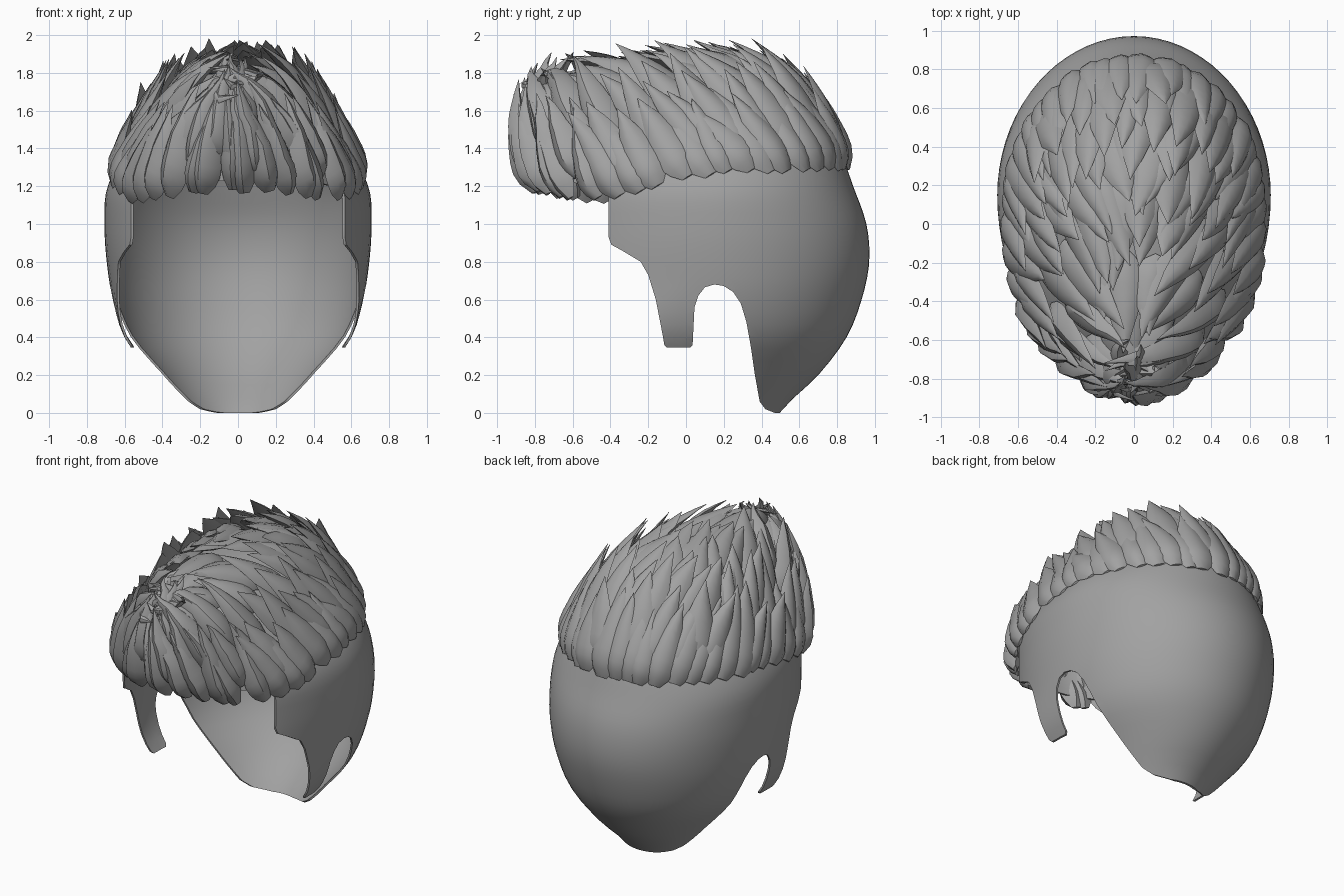
import bpy, bmesh, math, random
from mathutils import Vector
from mathutils.bvhtree import BVHTree

if "Cube" in bpy.data.objects:
    bpy.data.objects.remove(bpy.data.objects["Cube"])

random.seed(7)
grey = bpy.data.materials.new("hair_grey")
grey.diffuse_color = (0.36, 0.36, 0.36, 1)
grey.use_nodes = True
grey.node_tree.nodes["Principled BSDF"].inputs["Base Color"].default_value = grey.diffuse_color

# Head shape by height: z, half width, reach to the back, reach to the front
ROWS = [(-.06, .24, .30, .5), (.05, .32, .39, .7), (.2, .43, .55, .9), (.4, .587, .70, 1.0),
        (.6, .662, .78, .98), (.8, .695, .82, .95), (1.0, .707, .805, .94), (1.2, .69, .735, .95),
        (1.4, .575, .66, .96), (1.55, .462, .56, .92), (1.66, .362, .46, .83),
        (1.74, .268, .345, .66), (1.79, .175, .21, .45), (1.81, .09, .10, .22)]
CENTRE_Y = .15
TOP = 1.81


def lerp_table(table, x):
    if x <= table[0][0]:
        return table[0][1]
    for (x0, v0), (x1, v1) in zip(table, table[1:]):
        if x <= x1:
            return v0 + (v1 - v0) * (x - x0) / (x1 - x0)
    return table[-1][1]


def row_value(k, z):
    """Smooth interpolation of one column of the head table."""
    n = len(ROWS)
    i = max(j for j in range(n - 1) if ROWS[j][0] <= z or j == 0)

    def slope(j):
        lo, hi = max(j - 1, 0), min(j + 1, n - 1)
        return (ROWS[hi][k] - ROWS[lo][k]) / (ROWS[hi][0] - ROWS[lo][0])
    h = ROWS[i + 1][0] - ROWS[i][0]
    t = min(max((z - ROWS[i][0]) / h, 0), 1)
    return ((2*t**3 - 3*t**2 + 1) * ROWS[i][k] + (t**3 - 2*t**2 + t) * h * slope(i)
            + (3*t**2 - 2*t**3) * ROWS[i + 1][k] + (t**3 - t**2) * h * slope(i + 1))


def head_point(angle, z):
    c, s = math.cos(angle), math.sin(angle)
    # the sideburns hang straighter than the nape
    flare = 1 + .27 * max(-s, 0) * min(max((.68 - z) / .33, 0), 1)
    return Vector((row_value(1, z) * c * flare,
                   CENTRE_Y + row_value(2 if s > 0 else 3, z) * s, z))


def make_object(name, bm):
    mesh = bpy.data.meshes.new(name)
    bm.to_mesh(mesh)
    ob = bpy.data.objects.new(name, mesh)
    bpy.context.collection.objects.link(ob)
    mesh.materials.append(grey)
    return ob


def smooth(ob, degrees):
    bpy.ops.object.select_all(action='DESELECT')
    ob.select_set(True)
    bpy.context.view_layer.objects.active = ob
    bpy.ops.object.shade_smooth_by_angle(angle=math.radians(degrees))


# Scalp: egg-shaped shell
SEG, LEVELS = 72, 44
bm = bmesh.new()
rings = []
for i in range(LEVELS + 1):
    z = -.06 + (TOP + .06) * math.sin(i / LEVELS * math.pi / 2)
    rings.append([bm.verts.new(head_point(2 * math.pi * j / SEG, z)) for j in range(SEG)])
for lo, hi in zip(rings, rings[1:]):
    for j in range(SEG):
        k = (j + 1) % SEG
        bm.faces.new((lo[j], lo[k], hi[k], hi[j]))
tip = bm.verts.new((0, CENTRE_Y - .03, TOP + .005))
for j in range(SEG):
    bm.faces.new((rings[-1][j], rings[-1][(j + 1) % SEG], tip))
bm.normal_update()
tree = BVHTree.FromBMesh(bm)
scalp = make_object("scalp", bm)
bm.free()

# Side outline (y, z): forehead, temple, sideburn, ear arch, nape
OUTLINE = [(1.3, 2.3), (-1.3, 2.3), (-1.3, 1.25), (-.6, 1.22), (-.41, 1.18), (-.41, .93),
           (-.395, .89), (-.34, .86), (-.24, .8), (-.2, .73), (-.16, .6), (-.125, .42),
           (-.115, .36), (-.1, .345), (.02, .345), (.035, .36), (.045, .56), (.065, .62),
           (.1, .665), (.15, .68), (.2, .672), (.25, .64), (.29, .58), (.32, .48), (.345, .34),
           (.365, .2), (.39, .06), (.42, .02), (.47, 0), (1.3, 0)]
bm = bmesh.new()
face = bm.faces.new([bm.verts.new((-1.2, y, z)) for y, z in OUTLINE])
out = bmesh.ops.extrude_face_region(bm, geom=[face])
bmesh.ops.translate(bm, vec=(2.4, 0, 0),
                    verts=[v for v in out["geom"] if isinstance(v, bmesh.types.BMVert)])
bmesh.ops.recalc_face_normals(bm, faces=bm.faces)
cutter = make_object("outline_cutter", bm)
cutter.hide_render = True
bm.free()

shell = scalp.modifiers.new("shell", 'SOLIDIFY')
shell.thickness, shell.offset = .012, -1
trim = scalp.modifiers.new("trim", 'BOOLEAN')
trim.operation, trim.solver, trim.object = 'INTERSECT', 'EXACT', cutter
bpy.context.view_layer.objects.active = scalp
for m in ("shell", "trim"):
    bpy.ops.object.modifier_apply(modifier=m)
bpy.data.objects.remove(cutter)
smooth(scalp, 40)

# Hair tufts: leaf shapes that follow the scalp forward and up, with tips standing off
WHORL = Vector((-.06, -1.1, 1.8))
WIDTH = [(0, .35), (.07, .65), (.2, .94), (.35, 1), (.55, .82), (.75, .52), (.9, .22), (1, .01)]
HEIGHT = [(0, .15), (.08, .65), (.25, 1), (.6, .75), (1, .02)]
SECTION = [(-1, 0), (-.5, .75), (.15, 1), (.65, .65), (1, 0), (0, -.5)]
STEPS = 9


def add_tuft(bm, start, length, width, thick, lift, bend):
    q, prev, loops = start, None, []
    for i in range(STEPS + 1):
        s = i / STEPS
        loc, n = tree.find_nearest(q)[:2]
        d = (WHORL - loc).normalized() + Vector((0, 0, .75))
        t = d - n * d.dot(n)
        if prev:
            t = t + prev * .8
            t -= n * t.dot(n)
        t.normalize()
        prev = t
        side = n.cross(t)
        stand = (n + Vector((0, -.1, .8))).normalized()
        mid = loc + n * .005 + stand * lift * s ** 1.7 + side * bend * s * s
        w, h = width * lerp_table(WIDTH, s), thick * lerp_table(HEIGHT, s)
        loops.append([bm.verts.new(mid + side * a * w + n * b * h) for a, b in SECTION])
        q = loc + t * length / STEPS
    m = len(SECTION)
    for lo, hi in zip(loops, loops[1:]):
        for j in range(m):
            k = (j + 1) % m
            bm.faces.new((lo[j], lo[k], hi[k], hi[j]))
    bm.faces.new(loops[0])
    bm.faces.new(loops[-1])


HAIRLINE = [(-.8, 1.16), (-.6, 1.13), (-.4, 1.12), (-.2, 1.18), (0, 1.23), (.2, 1.27), (.9, 1.28)]
bm = bmesh.new()
for v, count in ((0, 42), (.13, 33), (.3, 26), (.48, 19), (.67, 13), (.87, 7)):
    for i in range(count):
        jitter = random.uniform(-.3, .3)
        angle = 2 * math.pi * (i + jitter + v * 5) / count
        base = lerp_table(HAIRLINE, head_point(angle, 1.2).y)
        u = v + (random.uniform(-.05, .05) if v else random.uniform(0, .02))
        p = head_point(angle, base + (TOP - base) * math.sin(u * math.pi / 2))
        front = min(max((-p.y - .25) / .6, 0), 1)
        length = min(.48, .1 + .5 * (WHORL - p).length) * random.uniform(.8, 1.12)
        lift = random.uniform(.11, .2) if v else random.uniform(.08, .15)
        add_tuft(bm, p, length, (.11 - .04 * front) * random.uniform(.85, 1.15),
                 .06 + .045 * front, lift + .04 * front, random.uniform(-.08, .08))
bmesh.ops.recalc_face_normals(bm, faces=bm.faces)
tufts = make_object("hair_tufts", bm)
bm.free()
smooth(tufts, 38)
